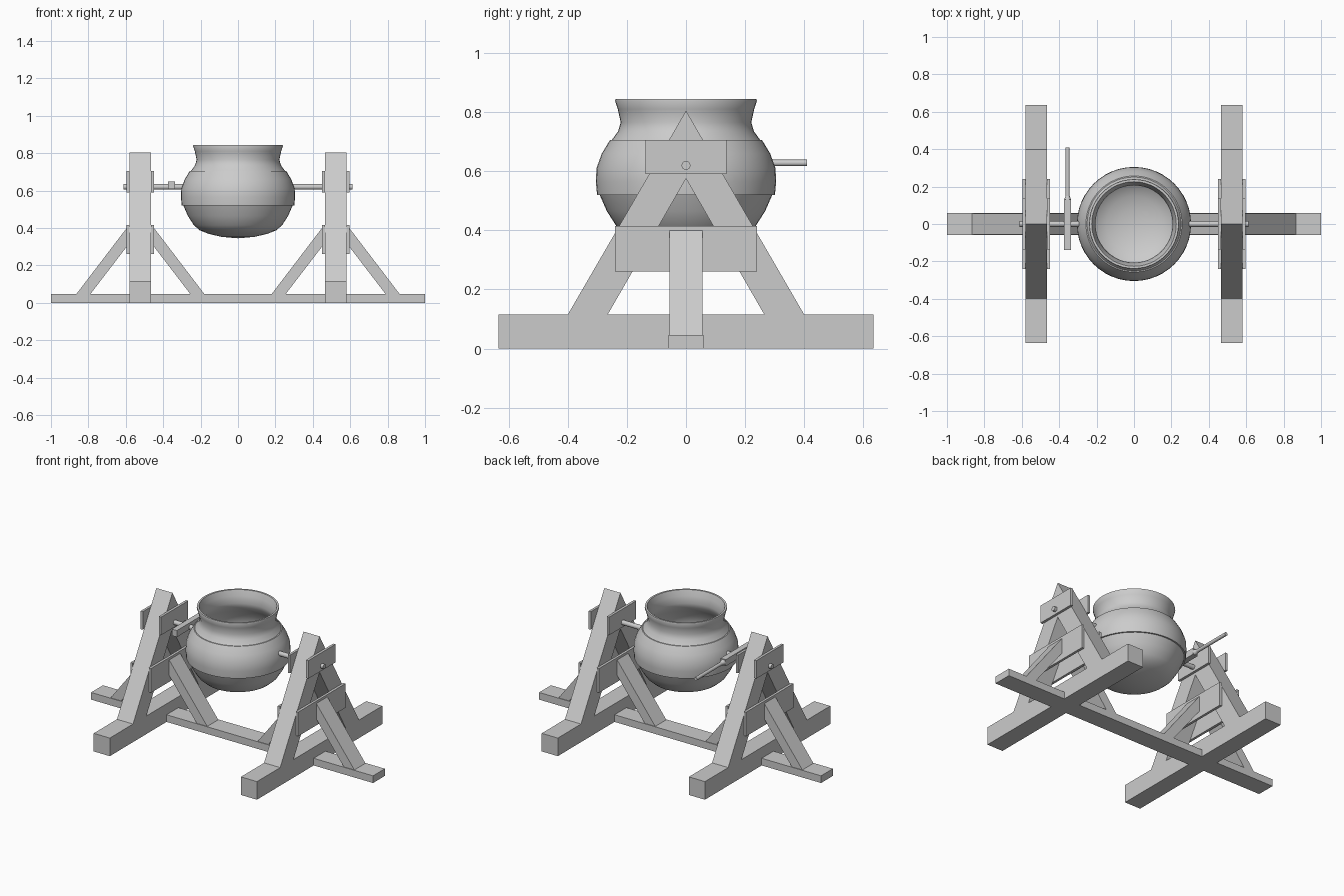
import bpy, bmesh, math
from mathutils import Matrix, Vector

if "Cube" in bpy.data.objects:
    bpy.data.objects.remove(bpy.data.objects["Cube"])


def add_object(name, bm, smooth=False):
    bmesh.ops.recalc_face_normals(bm, faces=bm.faces)
    me = bpy.data.meshes.new(name)
    bm.to_mesh(me)
    bm.free()
    ob = bpy.data.objects.new(name, me)
    bpy.context.collection.objects.link(ob)
    if smooth:
        bpy.ops.object.select_all(action='DESELECT')
        bpy.context.view_layer.objects.active = ob
        ob.select_set(True)
        bpy.ops.object.shade_smooth_by_angle(angle=math.radians(35))
    return ob


def box(name, x0, x1, y0, y1, z0, z1):
    bm = bmesh.new()
    m = Matrix.Translation(((x0 + x1) / 2, (y0 + y1) / 2, (z0 + z1) / 2)) \
        @ Matrix.Diagonal((x1 - x0, y1 - y0, z1 - z0, 1))
    bmesh.ops.create_cube(bm, size=1, matrix=m)
    return add_object(name, bm)


def prism(name, points, offset):
    bm = bmesh.new()
    f = bm.faces.new([bm.verts.new(p) for p in points])
    new = bmesh.ops.extrude_face_region(bm, geom=[f])['geom']
    bmesh.ops.translate(bm, vec=offset,
                        verts=[g for g in new if isinstance(g, bmesh.types.BMVert)])
    bm.faces.ensure_lookup_table()
    if f.is_valid and any(not e.is_manifold for e in bm.edges):
        bmesh.ops.holes_fill(bm, edges=bm.edges)
    return add_object(name, bm)


def rod(name, a, b, r1, r2=None, sides=16):
    a, b = Vector(a), Vector(b)
    d = b - a
    bm = bmesh.new()
    m = Matrix.Translation((a + b) / 2) @ d.to_track_quat('Z', 'Y').to_matrix().to_4x4()
    bmesh.ops.create_cone(bm, cap_ends=True, segments=sides, radius1=r1,
                          radius2=r1 if r2 is None else r2, depth=d.length, matrix=m)
    return add_object(name, bm, True)


def lathe(name, profile, steps=48):
    bm = bmesh.new()
    vs = [bm.verts.new((r, 0, z)) for r, z in profile]
    es = [bm.edges.new(p) for p in zip(vs, vs[1:])]
    bmesh.ops.spin(bm, geom=vs + es, axis=(0, 0, 1), cent=(0, 0, 0),
                   angle=math.tau, steps=steps)
    bmesh.ops.remove_doubles(bm, verts=bm.verts, dist=1e-5)
    return add_object(name, bm, True)


# Base beam running under both stands
box("base_beam", -1, 1, -0.06, 0.06, 0, 0.046)

CX, HW = 0.522, 0.057   # stand centre and half thickness
for s, side in ((-1, "left"), (1, "right")):
    cx = s * CX
    # Foot beam
    box(side + "_foot", cx - HW, cx + HW, -0.635, 0.635, 0, 0.116)
    for t in (-1, 1):
        # A-frame leg
        prism(side + "_leg", [(cx - HW, t * y, z) for y, z in
              ((0, 0.805), (0.4, 0.115), (0.265, 0.115), (0, 0.575))], (2 * HW, 0, 0))
        # Bearing plates and cross plates on both faces of the frame
        xa, xb = sorted((cx + t * HW, cx + t * (HW + 0.016)))
        box(side + "_bearing_plate", xa, xb, -0.137, 0.137, 0.59, 0.706)
        box(side + "_cross_plate", xa, xb, -0.24, 0.24, 0.26, 0.415)
        # Diagonal brace
        prism(side + "_brace", [(cx + t * x, -0.056, z) for x, z in
              ((0.343, 0.046), (0.268, 0.046), (0.073, 0.3), (0.073, 0.4))], (0, 0.112, 0))
    # Axle
    rod(side + "_axle", (s * 0.285, 0, 0.62), (s * 0.613, 0, 0.62), 0.015)

# Tilting lever with square grip block and round handle
box("lever_block", -0.373, -0.337, -0.138, 0.13, 0.608, 0.65)
rod("lever_taper", (-0.355, 0.13, 0.628), (-0.355, 0.15, 0.628), 0.018, 0.011)
rod("lever_handle", (-0.355, 0.145, 0.628), (-0.355, 0.41, 0.628), 0.011)

# Cauldron: outside from the bottom up to the rim, then the inside back down
lathe("cauldron", [
    (0, 0.345), (0.09, 0.353), (0.16, 0.37), (0.205, 0.388), (0.236, 0.415),
    (0.268, 0.465), (0.292, 0.52), (0.301, 0.52), (0.305, 0.565), (0.303, 0.61),
    (0.285, 0.66), (0.257, 0.706), (0.251, 0.706), (0.23, 0.735), (0.221, 0.765),
    (0.231, 0.81), (0.24, 0.838), (0.238, 0.845), (0.226, 0.845),
    (0.214, 0.81), (0.206, 0.765), (0.215, 0.735), (0.24, 0.7), (0.27, 0.655),
    (0.287, 0.61), (0.288, 0.565), (0.277, 0.52), (0.252, 0.465), (0.222, 0.425),
    (0.15, 0.387), (0.08, 0.37), (0, 0.362)])
